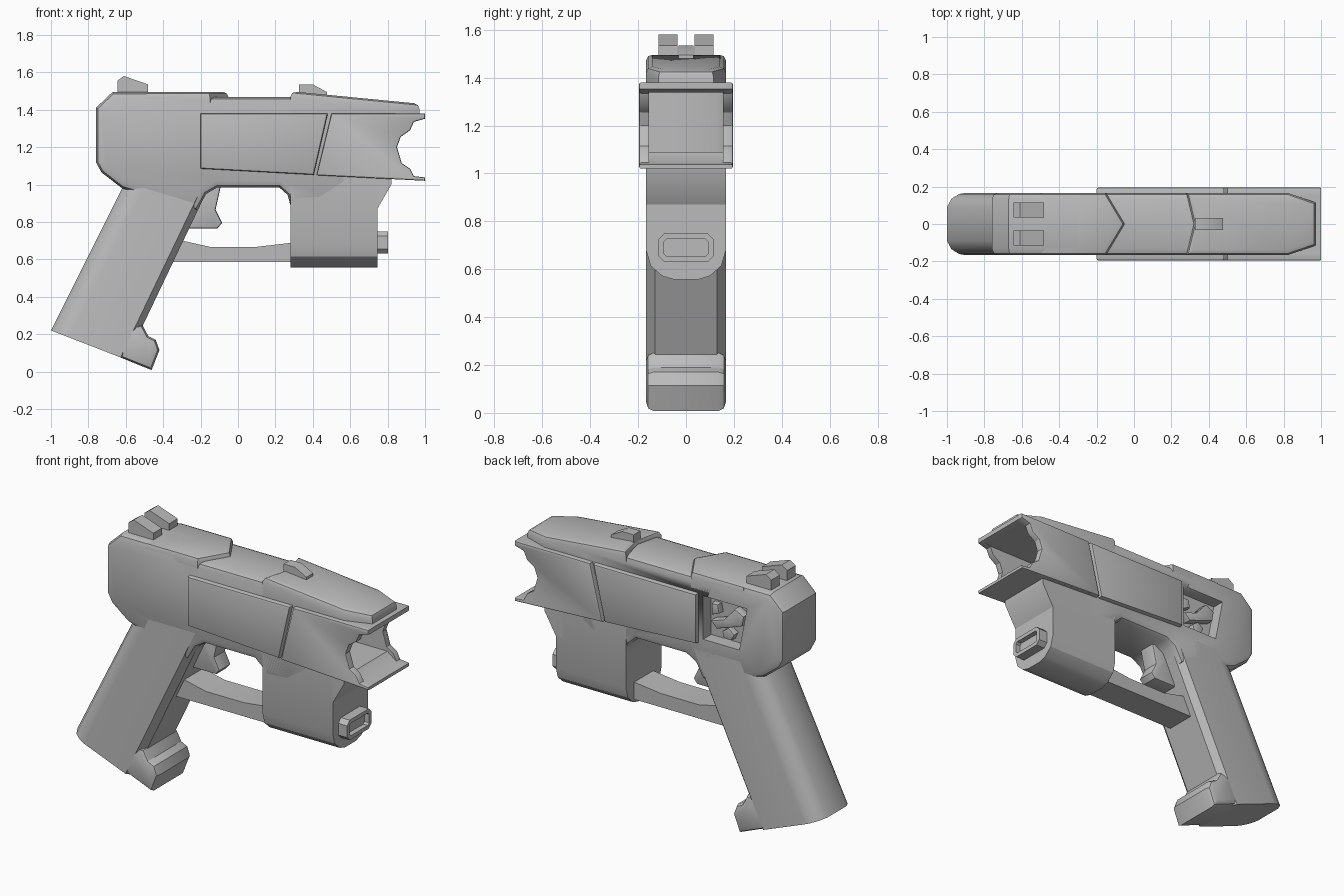
import bpy, bmesh
from mathutils import Vector

cube = bpy.data.objects.get("Cube")
if cube:
    bpy.data.objects.remove(cube, do_unlink=True)

grey = bpy.data.materials.new("plain grey")
grey.use_nodes = True
COLOUR = (0.5, 0.5, 0.5, 1)
grey.diffuse_color = COLOUR
bsdf = grey.node_tree.nodes["Principled BSDF"]
bsdf.inputs["Base Color"].default_value = COLOUR
bsdf.inputs["Roughness"].default_value = 0.6

W = 0.167  # half width of the frame


def loft(name, ring_a, ring_b, bevel=0, ends="both", segments=2, recess=None):
    """Solid between two matching rings, with bevelled end outlines."""
    bm = bmesh.new()
    a = [bm.verts.new(p) for p in ring_a]
    b = [bm.verts.new(p) for p in ring_b]
    caps = [bm.faces.new(a), bm.faces.new(b)]
    for i in range(len(a)):
        j = (i + 1) % len(a)
        bm.faces.new((a[i], a[j], b[j], b[i]))
    bmesh.ops.recalc_face_normals(bm, faces=bm.faces)
    if recess:
        cap = caps[1]
        normal = cap.normal.copy()
        bmesh.ops.inset_region(bm, faces=[cap], thickness=recess[0])
        inner = bmesh.ops.extrude_discrete_faces(bm, faces=[cap])["faces"][0]
        bmesh.ops.translate(bm, verts=inner.verts, vec=normal * -recess[1])
    if bevel:
        chosen = caps if ends == "both" else caps[1:]
        edges = list({e for f in chosen for e in f.edges})
        bmesh.ops.bevel(bm, geom=edges, offset=bevel, segments=segments,
                        profile=0.5, affect="EDGES", clamp_overlap=False)
    mesh = bpy.data.meshes.new(name)
    bm.to_mesh(mesh)
    bm.free()
    mesh.materials.append(grey)
    obj = bpy.data.objects.new(name, mesh)
    bpy.context.collection.objects.link(obj)
    bpy.ops.object.select_all(action="DESELECT")
    obj.select_set(True)
    bpy.context.view_layer.objects.active = obj
    bpy.ops.object.shade_smooth_by_angle(angle=0.55)
    return obj


def prism(name, profile, y0, y1, bevel=0, **kw):
    """Side profile in x, z, extruded across y."""
    return loft(name, [(x, y0, z) for x, z in profile],
                [(x, y1, z) for x, z in profile], bevel, **kw)


def slab(name, half_plan, z0, top, bevel):
    """Mirrored plan in x, y with a top height given by a function of x."""
    plan = half_plan + [(x, -y) for x, y in reversed(half_plan) if y > 0]
    return loft(name, [(x, y, z0) for x, y in plan],
                [(x, y, top(x)) for x, y in plan], bevel, ends="top")


# Frame
frame = prism("frame", [
    (-0.76, 1.12), (-0.76, 1.41), (-0.67, 1.495), (-0.3, 1.495),
    (-0.27, 1.467), (0.6, 1.467), (0.6, 1.0), (0.45, 0.9), (0.28, 0.89),
    (0.265, 0.945), (0.22, 0.985), (-0.11, 0.985), (-0.17, 0.95),
    (-0.22, 0.86), (-0.62, 0.98), (-0.73, 1.065)], -W, W, 0.035)

# Side window cut through the left wall, with small mechanism parts inside
cutter = prism("window_cutter", [(-0.23, 1.37), (-0.52, 1.37), (-0.47, 1.11),
                                 (-0.23, 1.11)], 0.09, 0.3)
cutter.hide_render = True
cut = frame.modifiers.new("window", "BOOLEAN")
cut.operation = "DIFFERENCE"
cut.solver = "EXACT"
cut.object = cutter
bpy.context.view_layer.objects.active = frame
bpy.ops.object.modifier_apply(modifier=cut.name)
bpy.data.objects.remove(cutter, do_unlink=True)
prism("window_lever", [(-0.26, 1.22), (-0.35, 1.25), (-0.42, 1.33), (-0.48, 1.30),
                       (-0.47, 1.24), (-0.39, 1.21), (-0.3, 1.18)], 0.08, 0.14, 0.008)
prism("window_pin", [(-0.34, 1.13), (-0.39, 1.13), (-0.41, 1.17), (-0.37, 1.2),
                     (-0.33, 1.17)], 0.08, 0.13, 0.006)
prism("window_catch", [(-0.26, 1.25), (-0.31, 1.27), (-0.3, 1.32), (-0.26, 1.32)],
      0.08, 0.13, 0.006)

# Slide covers with chevron ends
slab("rear_cover", [(-0.5, W), (-0.15, W), (-0.05, 0)], 1.4, lambda x: 1.495, 0.028)
slab("front_cover", [(0.32, 0), (0.28, W), (0.82, W), (0.97, 0.115)],
     1.375, lambda x: 1.497 - 0.097 * (x - 0.3), 0.028)

# Grip: rounded back, chamfered front
section = [(0, 0.09), (0.06, 0.135), (0.16, 0.16), (0.25, W), (0.92, W), (1, 0.13)]
section += [(t, -y) for t, y in reversed(section)]


def grip_ring(back, front):
    back, front = Vector(back), Vector(front)
    return [back.lerp(front, t) + Vector((0, y, 0)) for t, y in section]


loft("grip", grip_ring((-1, 0, 0.22), (-0.596, 0, 0.063)),
     grip_ring((-0.59, 0, 1.04), (-0.13, 0, 1.04)))
prism("grip_heel", [(-0.66, 0.088), (-0.462, 0.008), (-0.42, 0.115), (-0.44, 0.17),
                    (-0.48, 0.19), (-0.512, 0.25), (-0.6, 0.24)], -W, W, 0.03)

# Front block with a rounded underside
half = [(W, 1.05), (W, 0.68), (0.148, 0.615), (0.1, 0.572), (0.05, 0.557)]
belly = half + [(-y, z) for y, z in reversed(half)]
loft("front_block", [(0.28, y, z) for y, z in belly], [(0.745, y, z) for y, z in belly])
prism("front_block_brace", [(0.7, 0.87), (0.745, 0.87), (0.82, 1.0), (0.82, 1.06),
                            (0.7, 1.06)], -W, W)

# Front button with a recessed face
oval = [(0.115, 0.655), (0.115, 0.725), (0.09, 0.75), (-0.09, 0.75),
        (-0.115, 0.725), (-0.115, 0.655), (-0.09, 0.63), (0.09, 0.63)]
loft("front_button", [(0.72, y, z) for y, z in oval],
     [(0.803, y, z) for y, z in oval], recess=(0.025, 0.03))

# Trigger and its guard
prism("trigger", [(-0.3, 0.765), (-0.11, 0.765), (-0.085, 0.795), (-0.12, 0.865),
                  (-0.09, 1.0), (-0.25, 1.0)], -0.055, 0.055, 0.01)
prism("trigger_guard", [(-0.38, 0.585), (0.3, 0.585), (0.3, 0.69), (0.1, 0.667),
                        (-0.15, 0.667), (-0.32, 0.705)], -0.09, 0.09)

# Side panels on both sides; the front ones have a notched muzzle
rear_panel = [(-0.2, 1.38), (0.48, 1.38), (0.405, 1.052), (-0.2, 1.085)]
front_panel = [(0.5, 1.38), (1, 1.38), (1, 1.352), (0.94, 1.335), (0.92, 1.29),
               (0.87, 1.255), (0.85, 1.2), (0.875, 1.115), (0.92, 1.085),
               (0.94, 1.045), (1, 1.038), (1, 1.02), (0.42, 1.05)]
for side, s in (("left", 1), ("right", -1)):
    prism(side + "_rear_panel", rear_panel, s * 0.14, s * 0.196, 0.012, ends="outer")
    prism(side + "_front_panel", front_panel, s * 0.155, s * 0.196, 0.008, ends="outer")

# Muzzle roof and floor closing the open box
prism("muzzle_roof", [(0.55, 1.38), (1, 1.38), (1, 1.352), (0.94, 1.338),
                      (0.55, 1.338)], -0.185, 0.185)
prism("muzzle_floor", [(0.45, 1.048), (1, 1.02), (1, 1.038), (0.94, 1.045),
                       (0.88, 1.09), (0.45, 1.09)], -0.185, 0.185)

# Sights
for side, s in (("left", 1), ("right", -1)):
    prism(side + "_rear_sight", [(-0.645, 1.48), (-0.645, 1.555), (-0.61, 1.58),
                                 (-0.48, 1.535), (-0.48, 1.48)], s * 0.035, s * 0.115)
prism("front_sight", [(0.325, 1.47), (0.325, 1.535), (0.4, 1.535), (0.475, 1.495),
                      (0.475, 1.46)], -0.032, 0.032)
